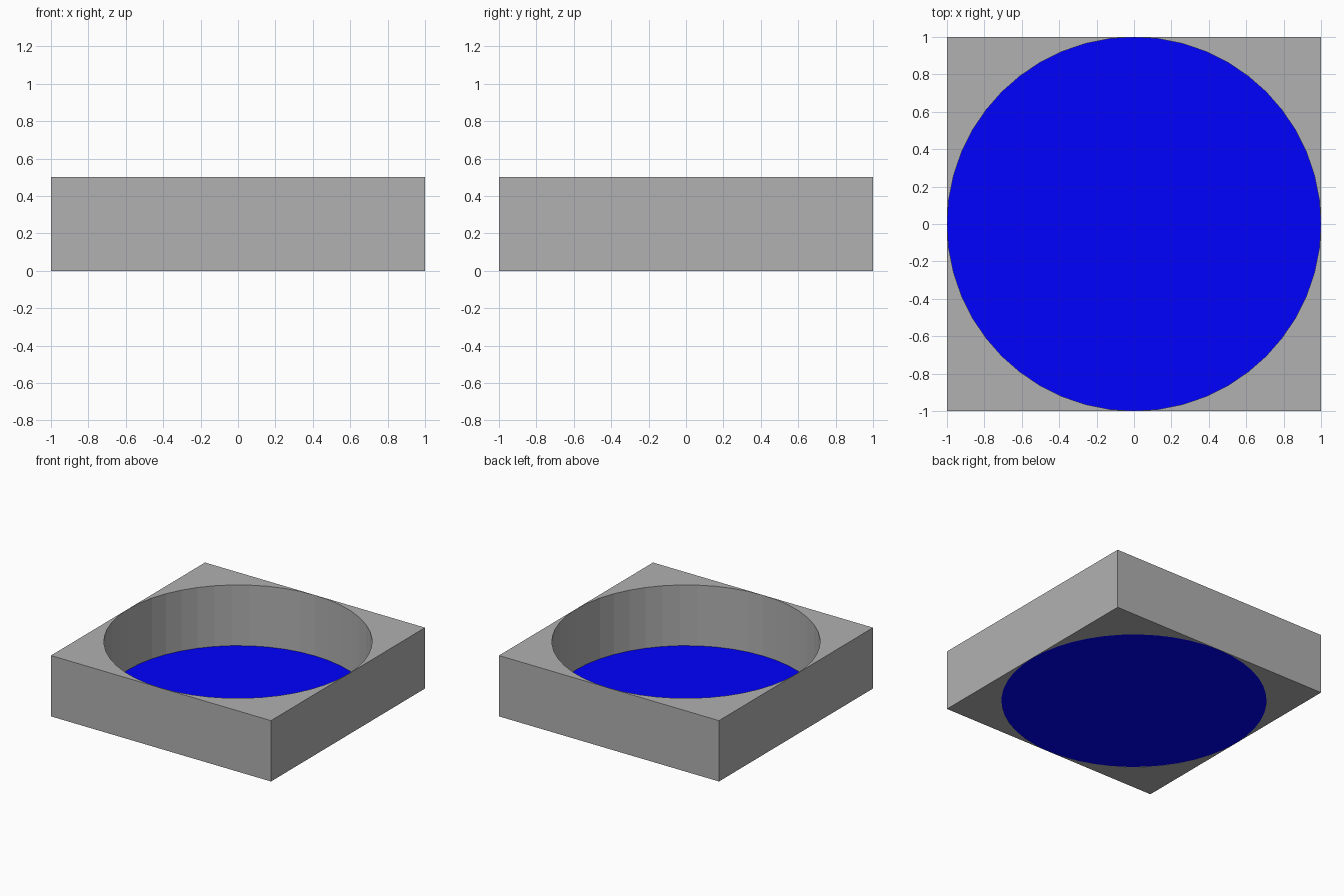
import bpy, bmesh, math

if "Cube" in bpy.data.objects:
    bpy.data.objects.remove(bpy.data.objects["Cube"])

HEIGHT = 0.5      # frame height
HALF = 1.0        # half width of the square
RADIUS = 0.999    # opening almost touches the outer walls
SIDES = 48


def make_object(name, bm, color):
    mesh = bpy.data.meshes.new(name)
    bm.to_mesh(mesh)
    bm.free()
    mat = bpy.data.materials.new(name + "_colour")
    mat.diffuse_color = color
    mat.use_nodes = True
    mat.node_tree.nodes["Principled BSDF"].inputs["Base Color"].default_value = mat.diffuse_color
    mesh.materials.append(mat)
    obj = bpy.data.objects.new(name, mesh)
    bpy.context.collection.objects.link(obj)
    return obj


# Square frame with a round through-opening
bm = bmesh.new()
rings = []
for z in (0.0, HEIGHT):
    inner, outer = [], []
    for i in range(SIDES):
        a = 2 * math.pi * i / SIDES
        c, s = math.cos(a), math.sin(a)
        k = HALF / max(abs(c), abs(s))
        inner.append(bm.verts.new((RADIUS * c, RADIUS * s, z)))
        outer.append(bm.verts.new((k * c, k * s, z)))
    rings.append((inner, outer))
(in_low, out_low), (in_top, out_top) = rings
for i in range(SIDES):
    j = (i + 1) % SIDES
    for p, q in ((in_top, out_top), (out_top, out_low),
                 (out_low, in_low), (in_low, in_top)):
        bm.faces.new((p[i], q[i], q[j], p[j]))
bmesh.ops.recalc_face_normals(bm, faces=bm.faces)
make_object("square_frame", bm, (0.44, 0.44, 0.44, 1))

# Flat blue sheet closing the opening at the bottom
bm = bmesh.new()
bmesh.ops.create_grid(bm, x_segments=1, y_segments=1, size=HALF)
bmesh.ops.translate(bm, verts=bm.verts, vec=(0, 0, 0.001))
make_object("blue_floor", bm, (0.0, 0.0, 1.0, 1))
